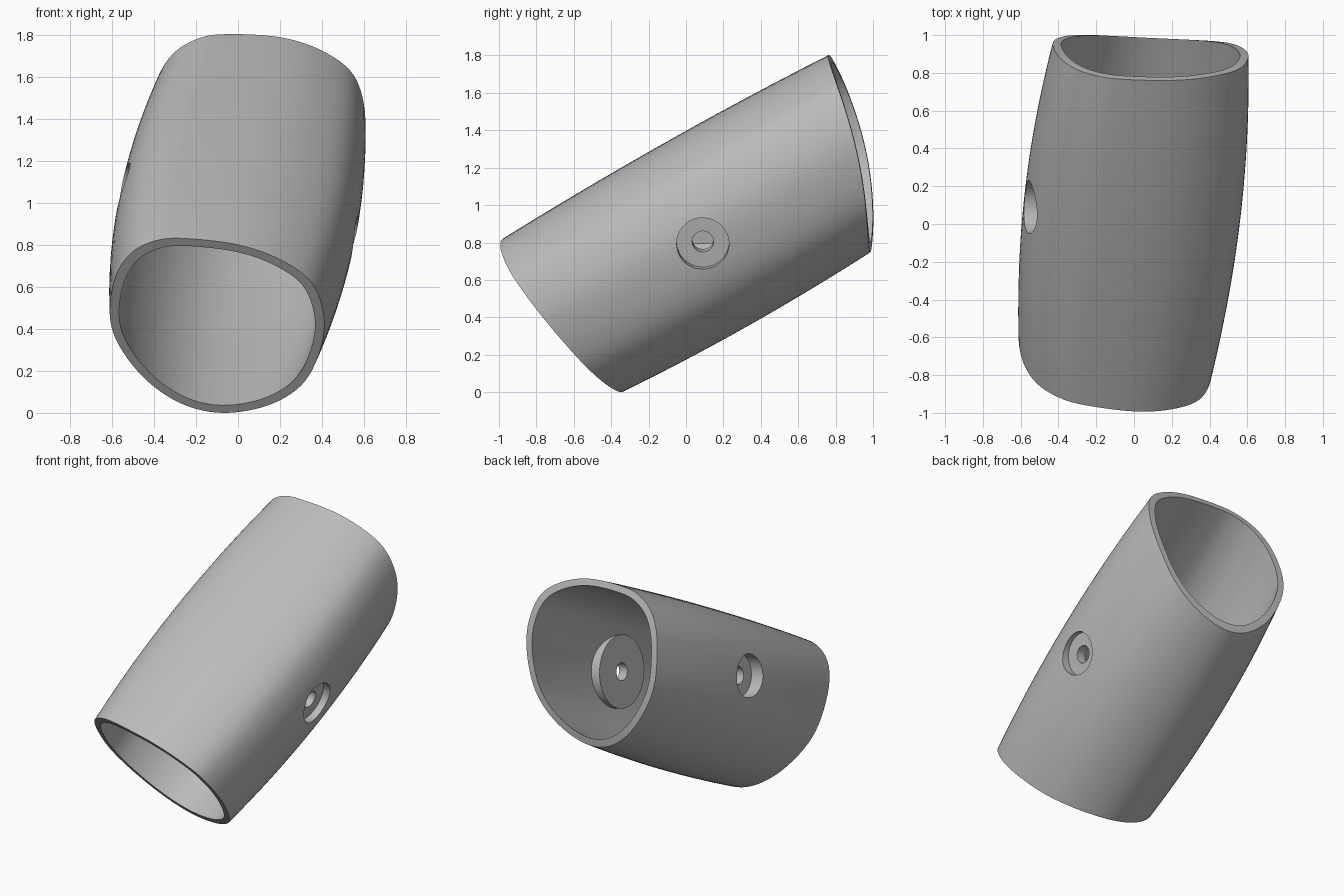
import bpy, bmesh, math
from mathutils import Vector

cube = bpy.data.objects.get("Cube")
if cube:
    bpy.data.objects.remove(cube, do_unlink=True)

grey = bpy.data.materials.new("plain grey")
grey.use_nodes = True
tone = (0.5, 0.5, 0.5, 1)
grey.diffuse_color = tone
grey.node_tree.nodes["Principled BSDF"].inputs["Base Color"].default_value = tone

# Front rim outline (x, z); depth follows the slanted cut
OUTLINE = [(-.61, .46), (-.585, .64), (-.51, .76), (-.39, .82), (-.25, .83),
           (0, .80), (.2, .73), (.35, .62), (.41, .45), (.385, .28),
           (.3, .13), (.14, .035), (-.07, 0), (-.26, .04), (-.43, .15), (-.56, .31)]
CENTRE = Vector((-.1, .415))
AXIS = Vector((.116, 1, .5634))
STEPS, RINGS = 6, 24


def front_y(x, z):
    return -.36 - .22 * x - .79 * z


def rear_y(x, z):
    return .99 - .05 * x - .25 * (z - .85) ** 2


def smooth_outline():
    pts = [Vector(p) for p in OUTLINE]
    n = len(pts)
    out = []
    for i in range(n):
        a, b, c, d = (pts[(i + k) % n] for k in (-1, 0, 1, 2))
        for s in range(STEPS):
            t = s / STEPS
            out.append(.5 * (2 * b + (c - a) * t + (2 * a - 5 * b + 4 * c - d) * t * t
                             + (3 * b - a - 3 * c + d) * t ** 3))
    return out


def sleeve_rings(scale):
    # Sweep the outline along the axis between both cuts, with a slight barrel
    ends = []
    for p in smooth_outline():
        q = CENTRE + (p - CENTRE) * scale
        start = Vector((q.x, front_y(q.x, q.y), q.y))
        lo, hi = 0, 3
        for _ in range(30):
            mid = (lo + hi) / 2
            e = start + AXIS * mid
            lo, hi = (mid, hi) if e.y < rear_y(e.x, e.z) else (lo, mid)
        ends.append((start, AXIS * lo, (q - CENTRE)))
    rings = []
    for r in range(RINGS + 1):
        u = r / RINGS
        swell = 4 * u * (1 - u)
        rings.append([s + d * u + Vector((.11 * o.x, 0, .06 * o.y)) * swell
                      for s, d, o in ends])
    return rings


def make_object(name, bm):
    bmesh.ops.recalc_face_normals(bm, faces=bm.faces)
    mesh = bpy.data.meshes.new(name)
    bm.to_mesh(mesh)
    bm.free()
    mesh.materials.append(grey)
    ob = bpy.data.objects.new(name, mesh)
    bpy.context.collection.objects.link(ob)
    return ob


def add_rings(bm, rings):
    return [[bm.verts.new(p) for p in ring] for ring in rings]


def bridge(bm, a, b):
    for i in range(len(a)):
        j = (i + 1) % len(a)
        bm.faces.new((a[i], a[j], b[j], b[i]))


def cylinder(name, a, b, radius):
    bm = bmesh.new()
    bmesh.ops.create_cone(bm, cap_ends=True, segments=64, radius1=radius,
                          radius2=radius, depth=(b - a).length)
    turn = (b - a).to_track_quat('Z', 'Y').to_matrix().to_4x4()
    turn.translation = (a + b) / 2
    bm.transform(turn)
    return make_object(name, bm)


def combine(ob, tool, operation):
    mod = ob.modifiers.new("cut", 'BOOLEAN')
    mod.operation, mod.object, mod.solver = operation, tool, 'EXACT'
    bpy.context.view_layer.objects.active = ob
    bpy.ops.object.modifier_apply(modifier=mod.name)


def discard(ob):
    bpy.data.objects.remove(ob, do_unlink=True)


# Hollow sleeve
bm = bmesh.new()
outer = add_rings(bm, sleeve_rings(1))
inner = add_rings(bm, sleeve_rings(.913))
loop = outer + inner[::-1]
for k in range(len(loop)):
    bridge(bm, loop[k], loop[(k + 1) % len(loop)])
sleeve = make_object("sleeve", bm)

# Solid ending inside the wall, used to trim the bosses
bm = bmesh.new()
core = add_rings(bm, sleeve_rings(.955))
for a, b in zip(core, core[1:]):
    bridge(bm, a, b)
bm.faces.new(core[0])
bm.faces.new(core[-1])
trim = make_object("trim_core", bm)

# Inner bosses and counterbored holes on a tilted cross axis
MID = Vector((.015, .09, .92))
CROSS = Vector((1, 0, -.238)).normalized()
for side in (1, -1):
    way = CROSS * side
    boss = cylinder("boss", MID + way * .43, MID + way * .9, .235)
    combine(boss, trim, 'INTERSECT')
    combine(sleeve, boss, 'UNION')
    discard(boss)
    for radius, start in ((.14, .495), (.057, .3)):
        drill = cylinder("drill", MID + way * start, MID + way * .95, radius)
        combine(sleeve, drill, 'DIFFERENCE')
        discard(drill)
discard(trim)

bpy.ops.object.select_all(action='DESELECT')
sleeve.select_set(True)
bpy.context.view_layer.objects.active = sleeve
bpy.ops.object.shade_smooth_by_angle(angle=math.radians(30))
